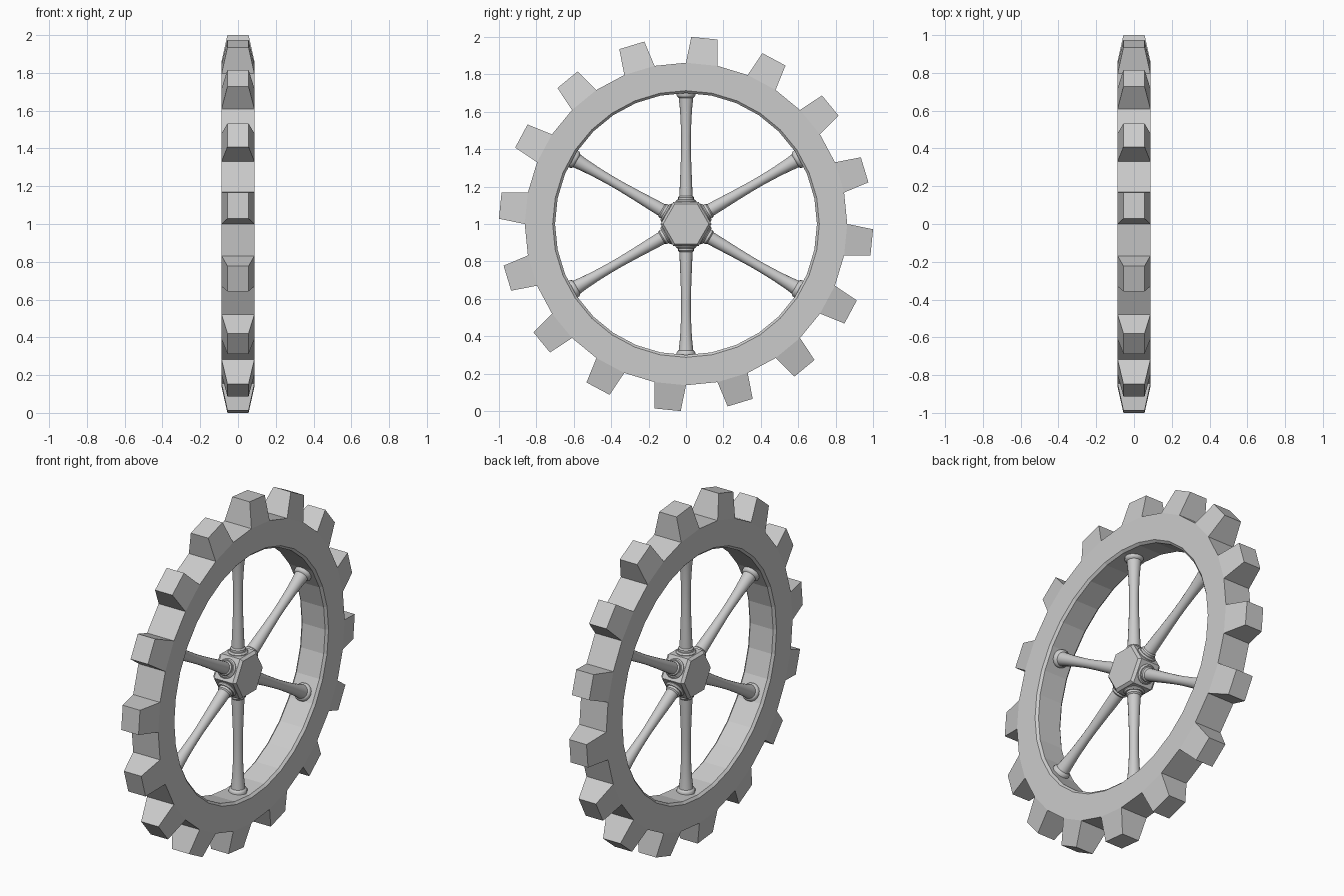
import bpy, bmesh, math
from mathutils import Matrix

if "Cube" in bpy.data.objects:
    bpy.data.objects.remove(bpy.data.objects["Cube"])

N = 32                  # rim segments, every second one carries a tooth
CZ = 1.0                # axle height


def polar(x, r, a, t=0.0):
    """Point at radius r, clockwise angle a from the top, shifted t along the tangent."""
    return (x, r * math.sin(a) + t * math.cos(a), r * math.cos(a) - t * math.sin(a))


def finish(bm, name, smooth=False):
    bmesh.ops.recalc_face_normals(bm, faces=bm.faces)
    me = bpy.data.meshes.new(name)
    bm.to_mesh(me)
    bm.free()
    ob = bpy.data.objects.new(name, me)
    ob.location = (0, 0, CZ)
    bpy.context.collection.objects.link(ob)
    if smooth:
        bpy.ops.object.select_all(action='DESELECT')
        ob.select_set(True)
        bpy.context.view_layer.objects.active = ob
        bpy.ops.object.shade_smooth_by_angle(angle=math.radians(35))
    return ob


# Rim with teeth grown from alternate outer faces
bm = bmesh.new()
profile = [(-0.087, 0.862), (0.087, 0.862), (0.087, 0.713),
           (0.074, 0.7), (-0.074, 0.7), (-0.087, 0.713)]
step = 2 * math.pi / N
rings = [[bm.verts.new(polar(x, r, i * step)) for x, r in profile] for i in range(N)]
for i in range(N):
    a, b = rings[i], rings[(i + 1) % N]
    for k in range(len(profile)):
        m = (k + 1) % len(profile)
        if k == 0 and i % 2 == 0:
            mid = (i + 0.5) * step
            base = [a[0], a[1], b[1], b[0]]
            tip = [bm.verts.new(polar(x, 0.998, mid, t)) for x, t in
                   ((-0.056, -0.07), (0.056, -0.07), (0.056, 0.07), (-0.056, 0.07))]
            bm.faces.new(tip)
            for j in range(4):
                n = (j + 1) % 4
                bm.faces.new((base[j], base[n], tip[n], tip[j]))
        else:
            bm.faces.new((a[k], a[m], b[m], b[k]))
finish(bm, "toothed_rim")

# Hexagonal hub with chamfered edges
bm = bmesh.new()
hub = [(-0.075, 0.122), (-0.06, 0.136), (0.06, 0.136), (0.075, 0.122)]
loops = [[bm.verts.new(polar(x, r, math.radians(30 + 60 * i))) for i in range(6)]
         for x, r in hub]
for a, b in zip(loops, loops[1:]):
    for i in range(6):
        j = (i + 1) % 6
        bm.faces.new((a[i], a[j], b[j], b[i]))
bm.faces.new(loops[0])
bm.faces.new(loops[-1])
finish(bm, "hub")

# Six turned spokes with collars at both ends: (radius, distance from axle)
spoke = [(0.055, 0.10), (0.055, 0.122), (0.048, 0.13), (0.042, 0.13), (0.042, 0.143),
         (0.035, 0.15), (0.033, 0.21), (0.029, 0.30), (0.026, 0.40), (0.026, 0.47),
         (0.029, 0.56), (0.034, 0.63), (0.039, 0.675), (0.046, 0.68),
         (0.05, 0.687), (0.05, 0.705)]
SIDES = 16
for s in range(6):
    bm = bmesh.new()
    loops = [[bm.verts.new((r * math.cos(2 * math.pi * i / SIDES),
                            r * math.sin(2 * math.pi * i / SIDES), h))
              for i in range(SIDES)] for r, h in spoke]
    for a, b in zip(loops, loops[1:]):
        for i in range(SIDES):
            j = (i + 1) % SIDES
            bm.faces.new((a[i], a[j], b[j], b[i]))
    bm.faces.new(loops[0])
    bm.faces.new(loops[-1])
    bmesh.ops.transform(bm, verts=bm.verts, matrix=Matrix.Rotation(math.radians(60 * s), 4, 'X'))
    finish(bm, f"spoke_{s + 1}", smooth=True)
